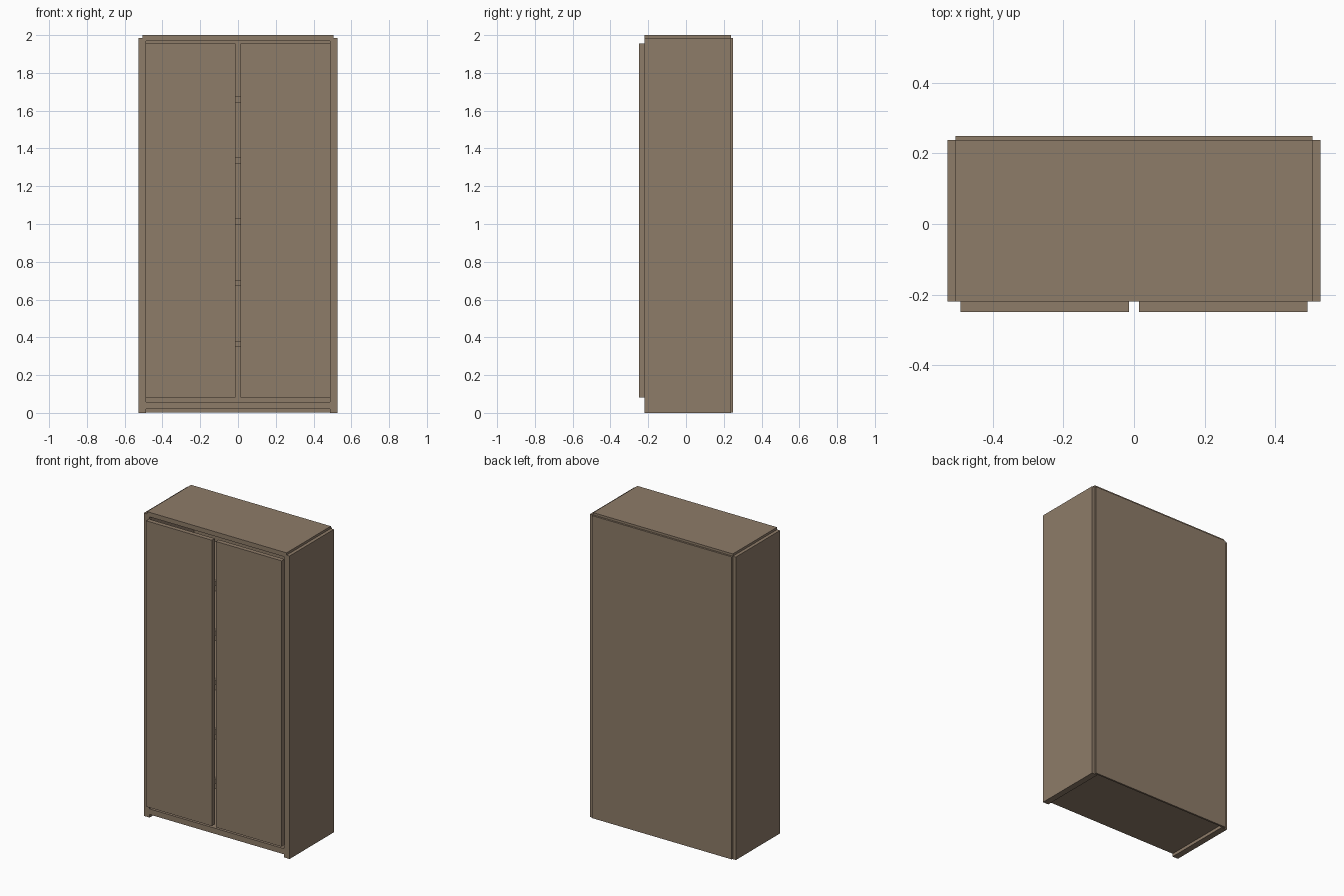
import bpy

if "Cube" in bpy.data.objects:
    bpy.data.objects.remove(bpy.data.objects["Cube"])

wood = bpy.data.materials.new("brown_wood")
wood.diffuse_color = (0.27, 0.2, 0.14, 1)
wood.use_nodes = True
wood.node_tree.nodes["Principled BSDF"].inputs["Base Color"].default_value = wood.diffuse_color


def board(name, x, y, z):
    """Box spanning the given (min, max) ranges."""
    spans = (x, y, z)
    bpy.ops.mesh.primitive_cube_add(size=1, location=[(a + b) / 2 for a, b in spans])
    ob = bpy.context.object
    ob.name = name
    ob.scale = [b - a for a, b in spans]
    bpy.ops.object.transform_apply(location=False, rotation=False, scale=True)
    ob.data.materials.append(wood)
    return ob


FRONT, BACK = -0.22, 0.238
INNER, OUTER = 0.487, 0.528

# Side panels and doors, one of each per side
for label, s in (("left", -1), ("right", 1)):
    board(f"{label}_side_panel", sorted((s * INNER, s * OUTER)), (FRONT, BACK), (0, 1.985))
    board(f"{label}_door", sorted((s * 0.0145, s * 0.491)), (-0.25, FRONT), (0.082, 1.955))

# Top board let into the sides, bottom board raised off the floor
board("top_board", (-0.506, 0.506), (FRONT, BACK), (1.97, 2.0))
board("bottom_board", (-INNER, INNER), (FRONT, BACK), (0.02, 0.057))

# Thin back panel
board("back_panel", (-0.506, 0.506), (BACK, 0.25), (0.003, 1.985))

# Evenly spaced shelves behind the doors
for i in range(5):
    z = 0.348 + i * 0.324
    board(f"shelf_{i + 1}", (-INNER, INNER), (FRONT, BACK), (z, z + 0.032))
